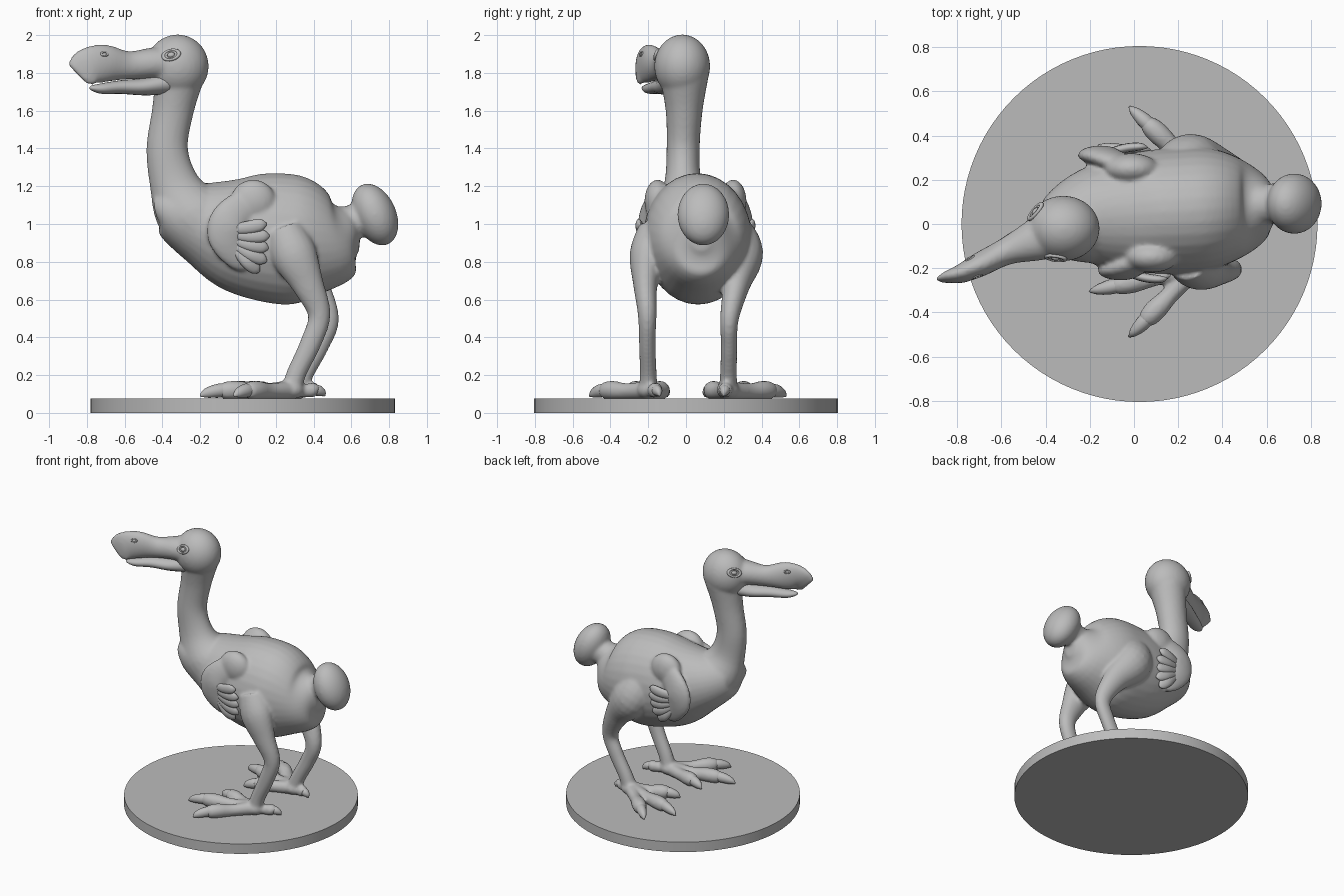
import bpy
import bmesh
from math import pi, cos, sin
from mathutils import Vector, Matrix

cube = bpy.data.objects.get("Cube")
if cube:
    bpy.data.objects.remove(cube)

grey = bpy.data.materials.new("stone grey")
grey.use_nodes = True
GREY = (0.5, 0.5, 0.5, 1)
grey.diffuse_color = GREY
grey.node_tree.nodes["Principled BSDF"].inputs["Base Color"].default_value = GREY


def finish(bm, name, smooth=True):
    """Turn a bmesh into a named grey object."""
    bmesh.ops.recalc_face_normals(bm, faces=bm.faces)
    mesh = bpy.data.meshes.new(name)
    bm.to_mesh(mesh)
    bm.free()
    for p in mesh.polygons:
        p.use_smooth = smooth
    mesh.materials.append(grey)
    obj = bpy.data.objects.new(name, mesh)
    bpy.context.scene.collection.objects.link(obj)
    return obj


def spline(points, steps):
    """Catmull-Rom through tuples of any length."""
    pts = [points[0]] + list(points) + [points[-1]]
    out = []
    for i in range(1, len(pts) - 2):
        for s in range(steps):
            t = s / steps
            out.append([0.5 * (2 * b + (c - a) * t + (2 * a - 5 * b + 4 * c - d) * t ** 2
                               + (3 * b - a - 3 * c + d) * t ** 3)
                        for a, b, c, d in zip(*pts[i - 1:i + 3])])
    return out + [list(points[-1])]


def loft(bm, points, steps=5, sides=20):
    """Tube through (x, y, z, sideways radius, other radius)."""
    rows = spline(points, steps)
    centres = [Vector(r[:3]) for r in rows]
    rings = []
    for i, r in enumerate(rows):
        t = (centres[min(i + 1, len(rows) - 1)] - centres[max(i - 1, 0)]).normalized()
        side = Vector((0, 1, 0))
        side = (side - t * side.dot(t)).normalized()
        up = t.cross(side)
        rings.append([bm.verts.new(centres[i] + side * r[3] * cos(a) + up * r[4] * sin(a))
                      for a in (2 * pi * k / sides for k in range(sides))])
    for a, b in zip(rings, rings[1:]):
        for k in range(sides):
            n = (k + 1) % sides
            bm.faces.new((a[k], a[n], b[n], b[k]))
    bm.faces.new(rings[0][::-1])
    bm.faces.new(rings[-1])


def blob(bm, centre, radii, turn=0, axis='Y'):
    """Ellipsoid."""
    m = Matrix.Translation(centre) @ Matrix.Rotation(turn, 4, axis) @ Matrix.Diagonal((*radii, 1))
    bmesh.ops.create_uvsphere(bm, u_segments=32, v_segments=20, radius=1, matrix=m)


# Round base
bm = bmesh.new()
bmesh.ops.create_cone(bm, cap_ends=True, segments=96, radius1=0.805, radius2=0.805, depth=0.075,
                      matrix=Matrix.Translation((0.025, 0, 0.0375)))
base = finish(bm, "round_base")
bpy.context.view_layer.objects.active = base
base.select_set(True)
bpy.ops.object.shade_smooth_by_angle(angle=0.6)
base.select_set(False)

skin = bmesh.new()
claws = bmesh.new()
feathers = bmesh.new()

# Trunk
loft(skin, [(-.43, -.02, 1.07, .06, .06), (-.38, -.02, 1.07, .13, .13), (-.2, .03, 1.01, .22, .22),
            (0, .05, .95, .27, .31), (.2, .06, .925, .285, .345), (.35, .07, .91, .275, .33),
            (.5, .075, .9, .215, .24), (.6, .08, .92, .13, .16), (.645, .08, .92, .05, .06)], sides=32)
# Neck and head
loft(skin, [(-.31, -.01, 1.78, .13, .13), (-.345, -.01, 1.6, .098, .11), (-.375, -.015, 1.4, .088, .11),
            (-.34, -.015, 1.22, .1, .13), (-.27, 0, 1.08, .17, .18), (-.15, .02, .98, .2, .2)], sides=24)
blob(skin, (-.32, -.02, 1.835), (.165, .148, .168))
# Upper bill with hooked tip
loft(skin, [(-.33, -.03, 1.85, .12, .1), (-.45, -.075, 1.85, .095, .085), (-.58, -.125, 1.84, .062, .075),
            (-.7, -.185, 1.85, .055, .1), (-.78, -.225, 1.84, .042, .1),
            (-.825, -.243, 1.81, .026, .095), (-.847, -.252, 1.79, .016, .075)])
# Tail
loft(skin, [(.48, .08, .98, .12, .11), (.6, .09, 1.01, .09, .09), (.7, .1, 1.04, .1, .1)])
blob(skin, (.725, .092, 1.05), (.112, .137, .172), -.42)

# Legs, feet and claws: (side, thigh and shank path, foot centre, toe tips)
LEGS = [
    [(.25, -.15, .95, .11, .11), (.3, -.2, .83, .1, .12), (.37, -.215, .68, .065, .085),
     (.43, -.205, .52, .05, .06), (.385, -.205, .37, .044, .056), (.31, -.2, .21, .045, .052),
     (.28, -.2, .11, .05, .055)],
    [(.2, .22, .97, .12, .13), (.26, .28, .84, .13, .14), (.39, .265, .68, .075, .09),
     (.475, .23, .5, .05, .06), (.43, .228, .36, .044, .054), (.35, .225, .21, .045, .052),
     (.31, .222, .11, .05, .055)],
]
TIPS = [[(-.02, -.51), (-.2, -.305), (-.06, -.1), (.46, -.14)],
        [(-.02, .53), (-.16, .355), (-.02, .1), (.45, .2)]]
for leg, tips in zip(LEGS, TIPS):
    loft(skin, leg)
    foot = Vector((leg[-1][0], leg[-1][1], .122))
    blob(skin, foot, (.07, .06, .05))
    for tip in tips:
        end = Vector((*tip, .1))
        size = 1 if tip[0] < .2 else .8
        at = lambda t, z, w, h: (*foot.lerp(end, t)[:2], z, w * size, h * size)
        loft(skin, [at(0, .122, .05, .05), at(.35, .115, .04, .042), at(.6, .12, .05, .05),
                    at(.74, .117, .042, .045), at(.8, .112, .02, .025)])
        loft(claws, [at(.66, .122, .03, .036), at(.8, .118, .034, .036),
                     at(.93, .105, .022, .026), at(1, .09, .004, .006)], sides=12)

# Wings: shoulder pad, folded arm and a fan of short feathers on each side
FAN = [(.15, 1.0), (.165, .935), (.16, .87), (.15, .8), (.11, .745)]
for sign, shift in ((-1, 0), (1, -.09)):
    def place(x, out, z):
        return (x + shift, .05 + sign * out, z)
    blob(skin, place(.08, .2, 1.12), (.12, .07, .115))
    loft(skin, [(*place(.08, .2, 1.12), .05, .09), (*place(-.04, .255, 1.03), .045, .1),
                (*place(-.06, .26, .93), .04, .1), (*place(.0, .24, .82), .03, .07),
                (*place(.04, .22, .77), .02, .03)])
    for i, (x, z) in enumerate(FAN):
        root = (-.06 + .01 * i, .265, .97 - .025 * i)
        mid = ((root[0] + x) / 2, .292 - .006 * i, (root[2] + z) / 2 - .005)
        late = (root[0] + (x - root[0]) * .85, .3 - .012 * i, root[2] + (z - root[2]) * .85)
        loft(feathers, [(*place(*root), .012, .02), (*place(*mid), .02, .034),
                        (*place(*late), .017, .032), (*place(x, .295 - .012 * i, z), .004, .008)], sides=12)

# Fuse the soft parts into one skin
body = finish(skin, "bird_body")
remesh = body.modifiers.new("fuse", 'REMESH')
remesh.mode = 'VOXEL'
remesh.voxel_size = 0.011
remesh.use_smooth_shade = True
soften = body.modifiers.new("soften", 'SMOOTH')
soften.factor = 0.5
soften.iterations = 7
finish(claws, "toe_claws")
finish(feathers, "wing_feathers")

# Lower bill
bm = bmesh.new()
loft(bm, [(-.38, -.05, 1.745, .085, .06), (-.5, -.09, 1.727, .075, .046), (-.62, -.14, 1.725, .052, .036),
          (-.72, -.19, 1.717, .04, .028), (-.77, -.215, 1.72, .022, .015), (-.785, -.222, 1.722, .004, .004)])
finish(bm, "lower_bill")

# Eyes and nostrils sit on the fused surface
bpy.context.view_layer.update()
surface = body.evaluated_get(bpy.context.evaluated_depsgraph_get())
ahead = Vector((-.92, -.4, 0)).normalized()
across = Vector((.4, -.92, 0)).normalized()


def ring(bm, frame, major, minor, n=24, m=8):
    """Rounded almond rim lying in the frame's xy plane."""
    v = [[bm.verts.new(frame @ Vector(((major + minor * cos(b)) * cos(a) * 1.25,
                                       (major + minor * cos(b)) * sin(a) * .8, minor * sin(b))))
          for b in (2 * pi * j / m for j in range(m))] for a in (2 * pi * i / n for i in range(n))]
    for i in range(n):
        for j in range(m):
            k, l = (i + 1) % n, (j + 1) % m
            bm.faces.new((v[i][j], v[k][j], v[k][l], v[i][l]))


def seat(centre, side):
    """Frame on the skin, hit from the outside."""
    hit, loc, normal, _ = surface.ray_cast(centre + across * side, -across * side)
    if not hit:
        loc, normal = centre + across * side * .1, across * side
    x = (ahead - normal * ahead.dot(normal)).normalized()
    rot = Matrix((x, normal.cross(x), normal)).transposed().to_4x4()
    return Matrix.Translation(loc) @ rot


for side, label in ((-1, "left"), (1, "right")):
    bm = bmesh.new()
    frame = seat(Vector((-.32, -.02, 1.895)) + ahead * .085, side)
    ring(bm, frame, .034, .009)
    ring(bm, frame, .022, .006)
    bmesh.ops.create_uvsphere(bm, u_segments=16, v_segments=10, radius=1,
                              matrix=frame @ Matrix.Diagonal((.02, .015, .012, 1)))
    finish(bm, label.replace("left", "far").replace("right", "near") + "_eye")
    bm = bmesh.new()
    ring(bm, seat(Vector((-.725, -.195, 1.9)), side), .014, .005, 16, 6)
    finish(bm, label.replace("left", "far").replace("right", "near") + "_nostril")
